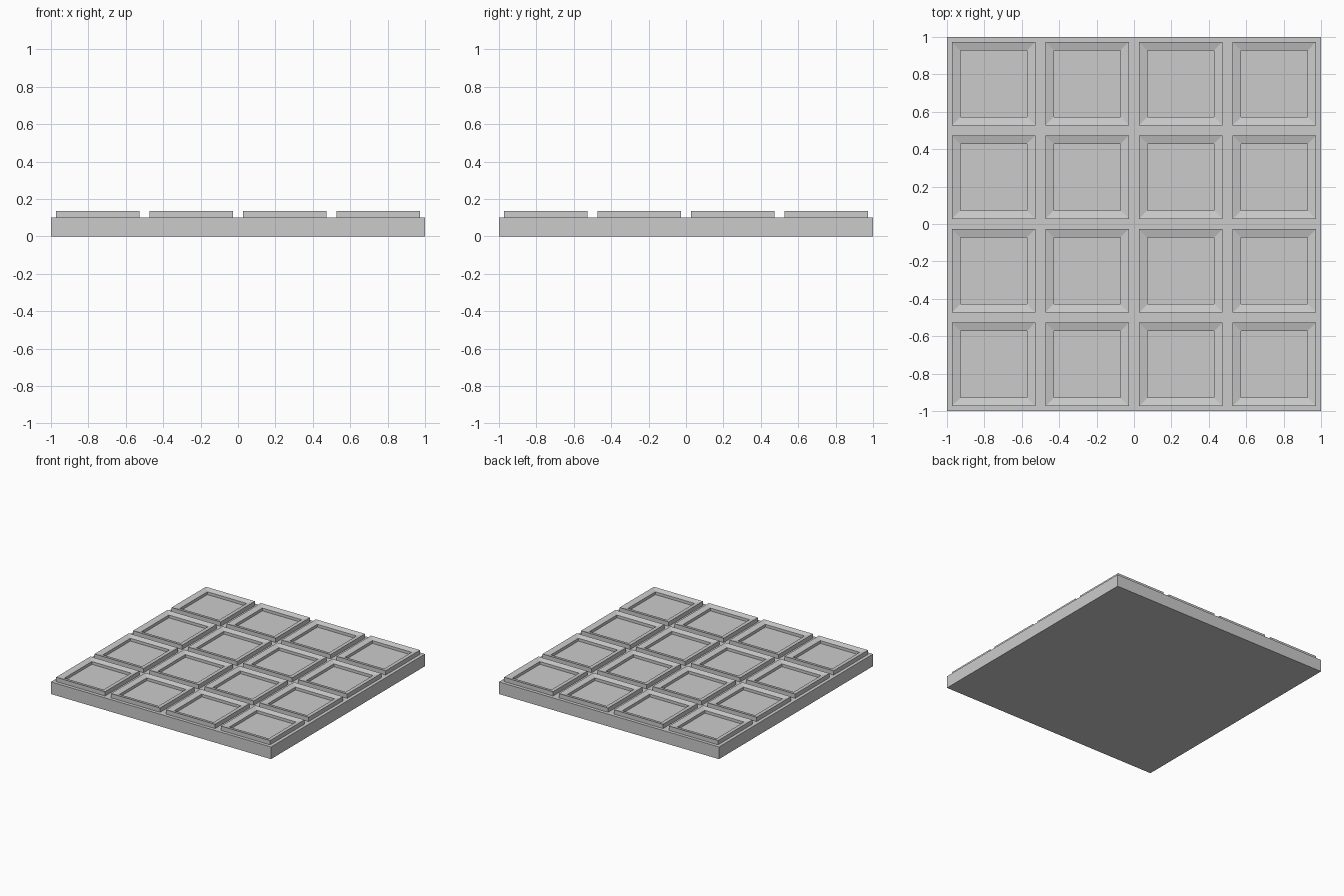
import bpy, bmesh

if "Cube" in bpy.data.objects:
    bpy.data.objects.remove(bpy.data.objects["Cube"])

def square(bm, half, z, cx=0, cy=0):
    return [bm.verts.new((cx + sx * half, cy + sy * half, z))
            for sx, sy in ((-1, -1), (1, -1), (1, 1), (-1, 1))]

def bridge(bm, a, b):
    for i in range(4):
        j = (i + 1) % 4
        bm.faces.new((a[i], a[j], b[j], b[i]))

def finish(bm, name):
    mesh = bpy.data.meshes.new(name)
    bm.to_mesh(mesh)
    bm.free()
    bpy.context.collection.objects.link(bpy.data.objects.new(name, mesh))

# Base slab
bm = bmesh.new()
bmesh.ops.create_cube(bm, size=1)
for v in bm.verts:
    v.co = (v.co.x * 2, v.co.y * 2, (v.co.z + 0.5) * 0.1)
finish(bm, "base_slab")

# Raised frames: outer wall, rim sloping gently inward, inner wall
PROFILE = ((0.223, 0.1), (0.223, 0.135), (0.178, 0.123), (0.178, 0.1))
for row in range(4):
    for col in range(4):
        bm = bmesh.new()
        cx, cy = -0.75 + 0.5 * col, -0.75 + 0.5 * row
        rings = [square(bm, h, z, cx, cy) for h, z in PROFILE]
        for a, b in zip(rings, rings[1:] + rings[:1]):
            bridge(bm, a, b)
        finish(bm, f"panel_frame_{row}_{col}")
